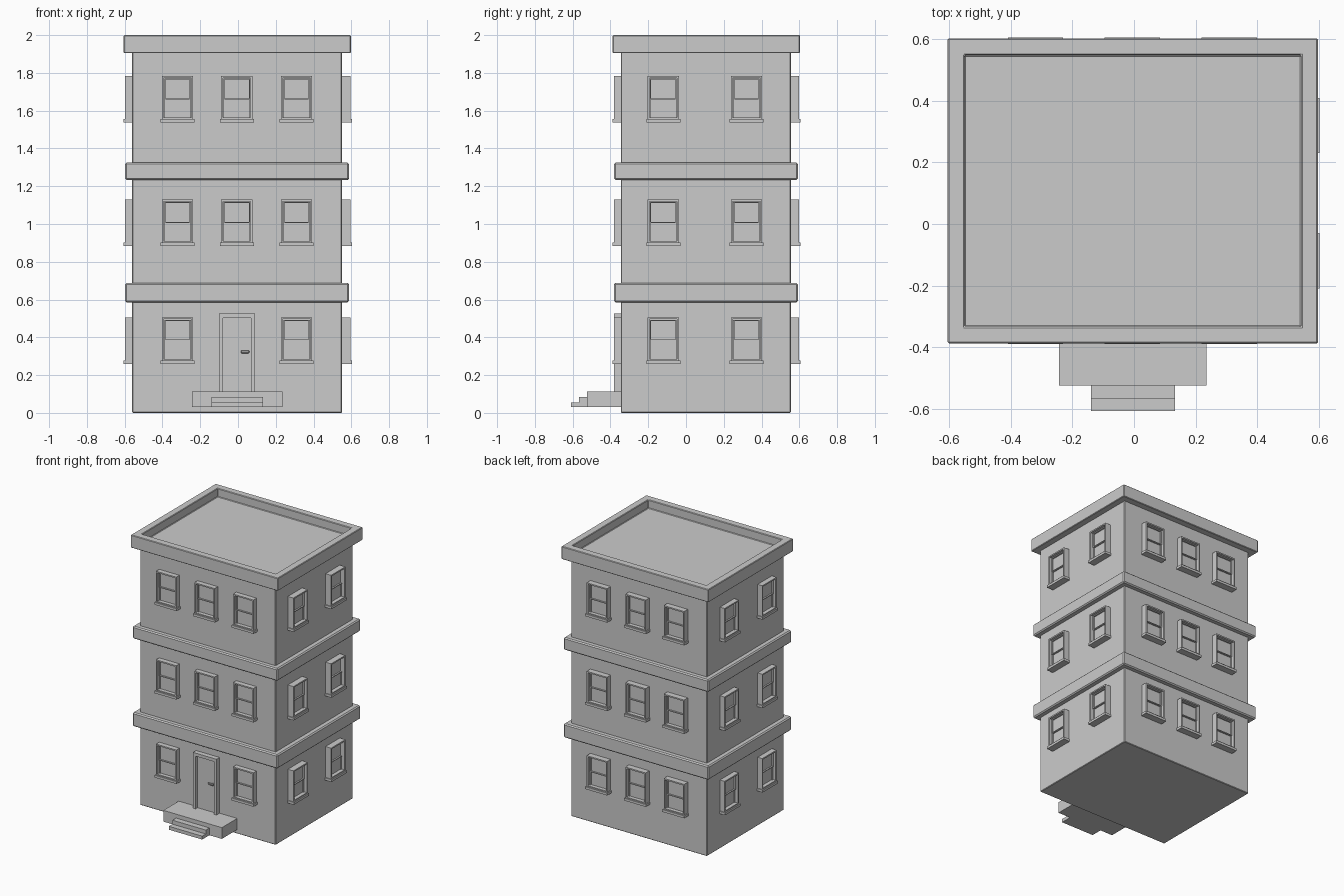
import bpy, bmesh, math
from mathutils import Matrix, Vector

if "Cube" in bpy.data.objects:
    bpy.data.objects.remove(bpy.data.objects["Cube"])


def add_box(bm, lo, hi):
    """Axis-aligned box from two corners; returns its faces."""
    lo, hi = Vector(lo), Vector(hi)
    mat = Matrix.Translation((lo + hi) / 2) @ Matrix.Diagonal((*(hi - lo), 1))
    verts = bmesh.ops.create_cube(bm, size=1, matrix=mat)["verts"]
    return list({f for v in verts for f in v.link_faces})


def add_tray(bm, lo, hi, normal, rim, depth):
    """Box whose face along `normal` is sunk inside a rim."""
    normal = Vector(normal)
    faces = add_box(bm, lo, hi)
    bm.normal_update()
    face = max(faces, key=lambda f: f.normal.dot(normal))
    bmesh.ops.inset_individual(bm, faces=[face], thickness=rim)
    new = bmesh.ops.extrude_discrete_faces(bm, faces=[face])["faces"][0]
    bmesh.ops.translate(bm, verts=new.verts[:], vec=-normal * depth)


def make_mesh(name, bm):
    bmesh.ops.recalc_face_normals(bm, faces=bm.faces[:])
    mesh = bpy.data.meshes.new(name)
    bm.to_mesh(mesh)
    bm.free()
    return mesh


def place(name, mesh, matrix=None, bevel=0):
    ob = bpy.data.objects.new(name, mesh)
    bpy.context.collection.objects.link(ob)
    if matrix:
        ob.matrix_world = matrix
    if bevel:
        mod = ob.modifiers.new("Bevel", "BEVEL")
        mod.width = bevel
        mod.segments = 1
    return ob


def box_object(name, lo, hi, bevel=0):
    bm = bmesh.new()
    add_box(bm, lo, hi)
    return place(name, make_mesh(name, bm), bevel=bevel)


# Main walls and the two floor bands
box_object("walls", (-0.56, -0.345, 0), (0.55, 0.555, 1.93), 0.004)
for i, (z0, z1) in enumerate([(0.585, 0.688), (1.233, 1.325)]):
    box_object(f"floor_band_{i + 1}", (-0.597, -0.381, z0), (0.588, 0.592, z1), 0.008)

# Flat roof sunk inside a parapet
bm = bmesh.new()
add_tray(bm, (-0.605, -0.388, 1.905), (0.597, 0.603, 2.0), (0, 0, 1), 0.077, 0.062)
place("roof_parapet", make_mesh("roof_parapet", bm), bevel=0.004)

# Sash window, facing -y, origin at the bottom of the sill
OUT = (0, -1, 0)
bm = bmesh.new()
add_tray(bm, (-0.083, -0.042, 0.016), (0.083, 0.012, 0.246), OUT, 0.014, 0.03)
add_tray(bm, (-0.070, -0.026, 0.123), (0.070, -0.008, 0.233), OUT, 0.008, 0.011)
add_tray(bm, (-0.070, -0.021, 0.018), (0.070, -0.008, 0.127), OUT, 0.008, 0.007)
add_box(bm, (-0.09, -0.05, 0), (0.09, 0.012, 0.018))
window = make_mesh("window", bm)

WIDE, DEEP = (-0.32, -0.006, 0.31), (-0.12, 0.32)
spots = [("front", (x, -0.340), 0) for x in WIDE]
spots += [("back", (x, 0.556), 180) for x in WIDE]
spots += [("right", (0.553, y), 90) for y in DEEP]
spots += [("left", (-0.556, y), -90) for y in DEEP]
for floor, z in enumerate((0.26, 0.883, 1.537)):
    for side, (x, y), angle in spots:
        if floor == 0 and side == "front" and x == WIDE[1]:
            continue  # the entrance is here
        place(f"window_{side}", window,
              Matrix.Translation((x, y, z)) @ Matrix.Rotation(math.radians(angle), 4, "Z"))

# Entrance: door surround, door leaf and handle
bm = bmesh.new()
for x0, x1, z0 in ((-0.101, -0.08, 0.11), (0.07, 0.091, 0.11), (-0.08, 0.07, 0.502)):
    add_box(bm, (x0, -0.381, z0), (x1, -0.335, 0.525))
place("door_surround", make_mesh("door_surround", bm))
box_object("door", (-0.08, -0.358, 0.11), (0.07, -0.335, 0.502))
box_object("door_handle", (0.015, -0.376, 0.315), (0.06, -0.367, 0.331), 0.004)
box_object("handle_stem", (0.044, -0.37, 0.318), (0.055, -0.35, 0.328))

# Entrance landing and steps
box_object("landing", (-0.243, -0.524, 0.03), (0.235, -0.34, 0.113))
box_object("upper_step", (-0.14, -0.566, 0.03), (0.133, -0.52, 0.084))
box_object("lower_step", (-0.14, -0.608, 0.03), (0.133, -0.56, 0.055))
